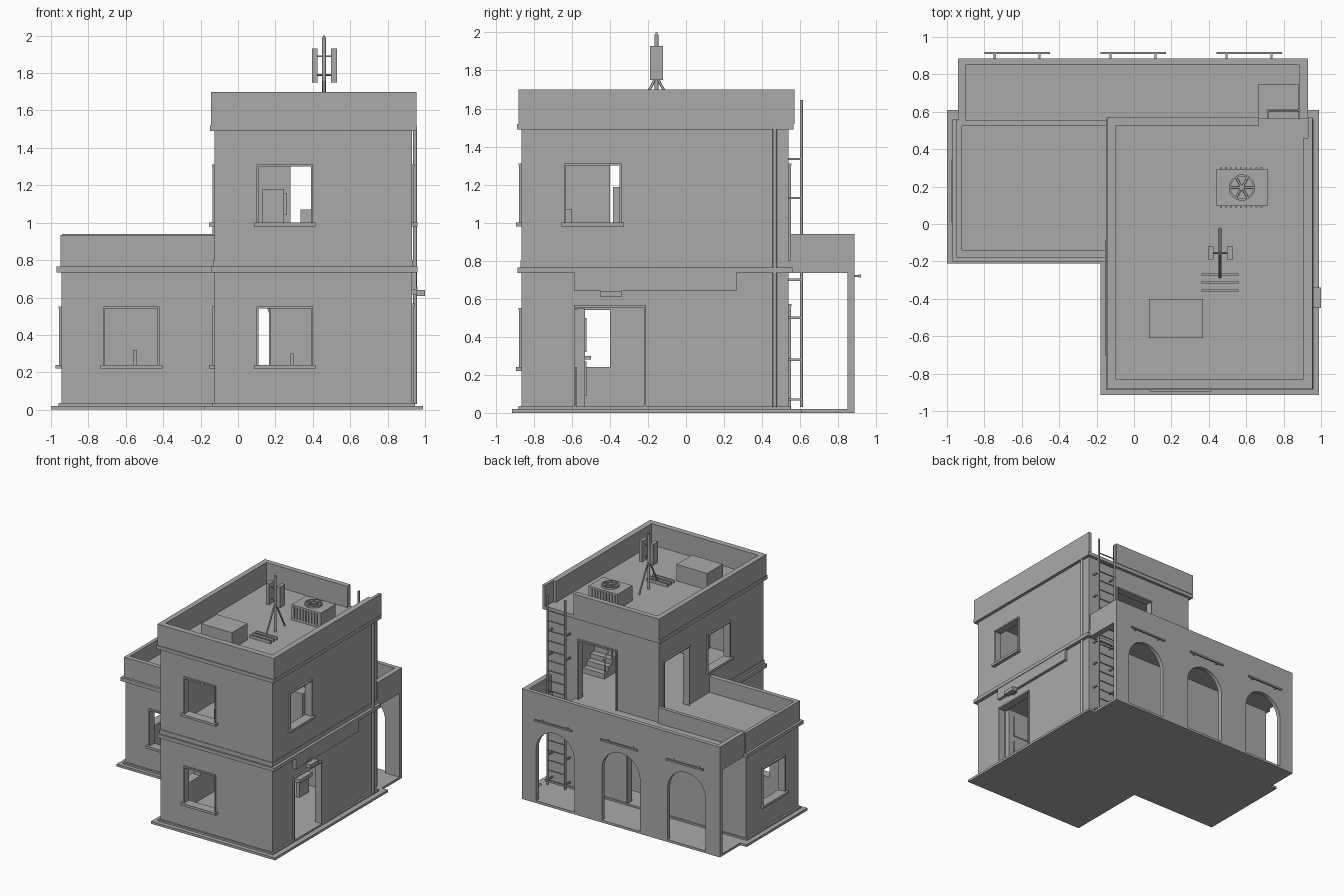
import bpy, bmesh, math
from mathutils import Vector, Matrix

if "Cube" in bpy.data.objects:
    bpy.data.objects.remove(bpy.data.objects["Cube"])

mat = bpy.data.materials.new("plaster_grey")
mat.diffuse_color = (0.4, 0.4, 0.4, 1)
mat.use_nodes = True
mat.node_tree.nodes["Principled BSDF"].inputs["Base Color"].default_value = mat.diffuse_color


def finish(name, bm):
    me = bpy.data.meshes.new(name)
    bmesh.ops.recalc_face_normals(bm, faces=bm.faces[:])
    bm.to_mesh(me)
    bm.free()
    me.materials.append(mat)
    ob = bpy.data.objects.new(name, me)
    bpy.context.collection.objects.link(ob)
    return ob


def boxes(name, items):
    """One object from (x0, x1, y0, y1, z0, z1) boxes."""
    bm = bmesh.new()
    for x0, x1, y0, y1, z0, z1 in items:
        m = Matrix.Translation(((x0 + x1) / 2, (y0 + y1) / 2, (z0 + z1) / 2)) @ \
            Matrix.Diagonal((x1 - x0, y1 - y0, z1 - z0, 1))
        bmesh.ops.create_cube(bm, size=1, matrix=m)
    return finish(name, bm)


def rods(name, items, sides=10):
    """One object from (start, end, radius) rods."""
    bm = bmesh.new()
    for a, b, r in items:
        a, b = Vector(a), Vector(b)
        d = b - a
        m = Matrix.Translation((a + b) / 2) @ d.to_track_quat('Z', 'Y').to_matrix().to_4x4()
        bmesh.ops.create_cone(bm, cap_ends=True, segments=sides, radius1=r, radius2=r,
                              depth=d.length, matrix=m)
    for f in bm.faces:
        f.smooth = len(f.verts) == 4
    for e in bm.edges:
        e.smooth = all(f.smooth for f in e.link_faces)
    return finish(name, bm)


T = 0.05  # wall thickness


def wall(name, axis, out, sign, u0, u1, z0, z1, holes=()):
    """Wall along axis with outer plane at out; holes are (u0, u1, z0, z1).
    Raised holes get a sill, every hole gets a thin surround on top."""
    def bx(a, b, c, d, e, f):   # u range, depth range, z range
        c, d = min(c, d), max(c, d)
        return (a, b, c, d, e, f) if axis == 'x' else (c, d, a, b, e, f)
    inn = out - sign * T
    parts, trim, u = [], [], u0
    for a, b, c, d in sorted(holes):
        parts.append(bx(u, a, out, inn, z0, z1))
        if c > z0 + 0.01:
            parts.append(bx(a, b, out, inn, z0, c))
            trim.append(bx(a - .025, b + .025, inn, out + sign * .03, c - .02, c))
        parts.append(bx(a, b, out, inn, d, z1))
        trim.append(bx(a - .01, b + .01, out - sign * .01, out + sign * .015, d, d + .012))
        for s, e in ((a - .01, a), (b, b + .01)):
            trim.append(bx(s, e, out - sign * .01, out + sign * .012, c, d))
        u = b
    parts.append(bx(u, u1, out, inn, z0, z1))
    boxes(name, parts)
    if trim:
        boxes(name + "_trim", trim)


# Ground slab
boxes("ground_slab", [(-.18, .99, -.915, .61, 0, .02), (-1, -.18, -.21, .61, 0, .02),
                      (-.94, .93, .61, .885, 0, .02)])
boxes("skirting", [(-.14, .945, -.88, .55, .02, .035), (-.96, -.14, -.18, .55, .02, .035)])

# Ground floor walls
G, GT, L = .02, .735, .24
wall("tower_front_low", 'x', -.865, -1, -.125, .93, G, GT, [(.11, .39, L, .54)])
wall("tower_right_low", 'y', .93, 1, -.865, .54, G, GT, [(-.58, -.22, G, .555)])
wall("tower_left_low", 'y', -.125, -1, -.865, .54, G, GT, [(-.68, -.40, L, .54)])
wall("back_wall_low", 'x', .54, 1, -.945, .93, G, GT, [(-.07, .165, G, .56)])
wall("wing_front", 'x', -.165, -1, -.945, -.125, G, GT, [(-.71, -.43, L, .54)])
wall("wing_left", 'y', -.945, -1, -.165, .54, G, GT, [(.03, .32, L, .54)])

# Upper floor walls
U, UT = .80, 1.49
wall("tower_front_up", 'x', -.865, -1, -.125, .93, U, UT, [(.11, .39, 1.0, 1.3)])
wall("tower_right_up", 'y', .93, 1, -.865, .54, U, UT, [(-.63, -.35, 1.0, 1.3)])
wall("tower_left_up", 'y', -.125, -1, -.865, .54, U, UT,
     [(-.40, -.11, 1.0, 1.3), (.15, .48, U, 1.3)])
wall("tower_back_up", 'x', .54, 1, -.125, .93, U, UT, [(.28, .63, U, 1.3)])

# Floor slabs and cornices
boxes("middle_cornice", [(-.145, .96, -.885, .56, .735, .765), (-.97, -.145, -.20, .56, .735, .765)])
boxes("middle_floor", [(-.13, .935, -.87, .54, .765, .80), (-.945, -.13, -.165, .54, .765, .80)])
boxes("roof_cornice", [(-.15, .957, -.888, .565, 1.49, 1.52)])

# Parapets: tower roof with ladder gap, and wing terrace
boxes("roof_parapet", [(-.145, .955, -.88, -.83, 1.52, 1.7), (-.145, -.10, -.83, .57, 1.52, 1.7),
                       (-.10, .665, .525, .57, 1.52, 1.7), (.905, .955, -.83, .46, 1.52, 1.7),
                       (.93, .955, .46, .57, 1.52, 1.7)])
boxes("wing_parapet", [(-.95, -.92, -.18, .555, .765, .935), (-.92, -.125, -.18, -.14, .765, .935),
                       (-.92, -.125, .525, .555, .765, .935)])

# Arcade: arched back wall, roof with ladder hatch, end parapets
R, SPRING = .18, .46
outline = [(-.94, .94), (-.94, .0)]
for cx in (-.625, -.005, .615):
    outline.append((cx - R, .0))
    outline += [(cx - R * math.cos(math.pi * i / 16), SPRING + R * math.sin(math.pi * i / 16))
                for i in range(17)]
    outline.append((cx + R, .0))
outline += [(.93, .0), (.93, .94)]
bm = bmesh.new()
face = bm.faces.new([bm.verts.new((x, .885, z)) for x, z in outline])
ext = bmesh.ops.extrude_face_region(bm, geom=[face])
bmesh.ops.translate(bm, vec=(0, -.035, 0), verts=[v for v in ext['geom'] if isinstance(v, bmesh.types.BMVert)])
bmesh.ops.triangulate(bm, faces=[f for f in bm.faces if len(f.verts) > 4])
finish("arcade_wall", bm)
boxes("arcade_roof", [(-.94, .665, .54, .85, .735, .80), (.665, .88, .745, .85, .735, .80),
                      (.88, .93, .54, .85, .735, .80)])
boxes("arcade_end_parapets", [(-.94, -.90, .55, .85, .80, .94), (.885, .93, .55, .85, .80, .94)])
boxes("arch_light_bars", [(c - .175, c + .175, .908, .92, .713, .727) for c in (-.625, -.005, .615)])
boxes("light_bar_brackets", [(c + s - .006, c + s + .006, .88, .91, .715, .725)
                             for c in (-.625, -.005, .615) for s in (-.12, .12)])

# Ladder, wall brackets and downpipe
rods("ladder_rails", [((x, .607, .03), (x, .607, 1.645), .008) for x in (.715, .882)], 8)
rods("ladder_rungs", [((.715, .607, .07 + .085 * i), (.882, .607, .07 + .085 * i), .005)
                      for i in range(18)], 8)
boxes("ladder_brackets", [(x - .005, x + .005, .54, .607, z - .006, z + .006)
                          for x in (.715, .882) for z in (.07, .28, .5, .7, 1.13, 1.335)])
rods("downpipe", [((.947, .467, .03), (.947, .467, 1.51), .011)], 12)

# Entrance: sign board, lamp and open door leaf
boxes("sign_board", [(.93, .955, -.585, .265, .64, .74)])
boxes("entrance_lamp", [(.955, 1.0, -.45, -.34, .608, .64), (.93, .96, -.42, -.37, .615, .66)])
boxes("door_leaf", [(.58, .88, -.575, -.53, .035, .55), (.63, .83, -.53, -.523, .09, .27),
                    (.63, .83, -.53, -.523, .32, .5), (.60, .615, -.53, -.50, .28, .30)])

# Inner stair along the right wall with handrail
N = 9
boxes("stair_steps", [(.68, .88, -.385, .13 - .05 * i, .80 + .043 * i, .80 + .043 * (i + 1))
                      for i in range(N)])
rail = [((.69, .11 - .05 * i, .84 + .043 * i), (.69, .11 - .05 * i, .97 + .043 * i), .004)
        for i in range(0, N, 2)]
rods("stair_handrail", rail + [((.69, .13, .955), (.69, -.31, 1.33), .007)], 8)

# Furniture glimpsed through the openings
boxes("cabinet", [(.13, .245, .20, .40, .80, 1.18), (.245, .26, .22, .24, 1.04, 1.16)])
boxes("low_counter", [(.335, .60, -.80, -.60, .80, 1.07)])
boxes("bench", [(.10, .55, .05, .22, .17, .20), (.12, .15, .07, .20, .035, .17),
                (.50, .53, .07, .20, .035, .17), (.28, .30, .05, .07, .20, .30)])
boxes("partition", [(.17, .60, .30, .33, .035, .735)])
boxes("wing_table", [(-.70, -.40, .10, .35, .18, .20), (-.56, -.54, .2, .25, .035, .32)])

# Rooftop box and air conditioner
RZ = 1.52
boxes("roof_box", [(.08, .37, -.61, -.40, RZ, 1.66)])
boxes("cooler_body", [(.44, .715, .095, .295, RZ, 1.65)])
boxes("cooler_fins", [(.46 + .027 * i, .47 + .027 * i, y, y + .008, RZ + .02, 1.635)
                      for i in range(9) for y in (.087, .295)])
bm = bmesh.new()
n = 32
for i in range(n):   # fan ring as thin square section
    a, b = 2 * math.pi * i / n, 2 * math.pi * (i + 1) / n
    def p(t, r, z):
        return bm.verts.new((.577 + r * math.cos(t), .195 + r * math.sin(t), z))
    prof = [(.07, 1.65), (.07, 1.665), (.06, 1.665), (.06, 1.65)]
    for (r0, z0), (r1, z1) in zip(prof, prof[1:]):
        bm.faces.new((p(a, r0, z0), p(b, r0, z0), p(b, r1, z1), p(a, r1, z1)))
bmesh.ops.remove_doubles(bm, verts=bm.verts[:], dist=1e-5)
finish("fan_ring", bm)
rods("fan_spokes", [((.577, .195, 1.657), (.577 + .062 * math.cos(t), .195 + .062 * math.sin(t), 1.657), .006)
                    for t in [math.pi * k / 3 for k in range(6)]] +
     [((.577, .195, 1.65), (.577, .195, 1.668), .016)], 8)

# Antenna mast with two panels, braces and cable rails
AX, AY = .46, -.155
rods("antenna_mast", [((AX, AY, RZ), (AX, AY, 1.99), .01)], 12)
rods("antenna_legs", [((AX, AY + s * .13, RZ), (AX, AY, 1.77), .007) for s in (-1, 1)], 8)
rods("antenna_arms", [((.41, AY, z), (.515, AY, z), .005) for z in (1.79, 1.89)], 8)
boxes("antenna_panels", [(x, x + .03, AY - .034, AY + .034, 1.75, 1.93) for x in (.395, .498)])
boxes("antenna_tip", [(AX - .006, AX + .006, AY - .006, AY + .006, 1.98, 2.0)])
boxes("roof_rails", [(.36, .56, y - .006, y + .006, RZ, 1.545) for y in (-.27, -.312, -.355)])
